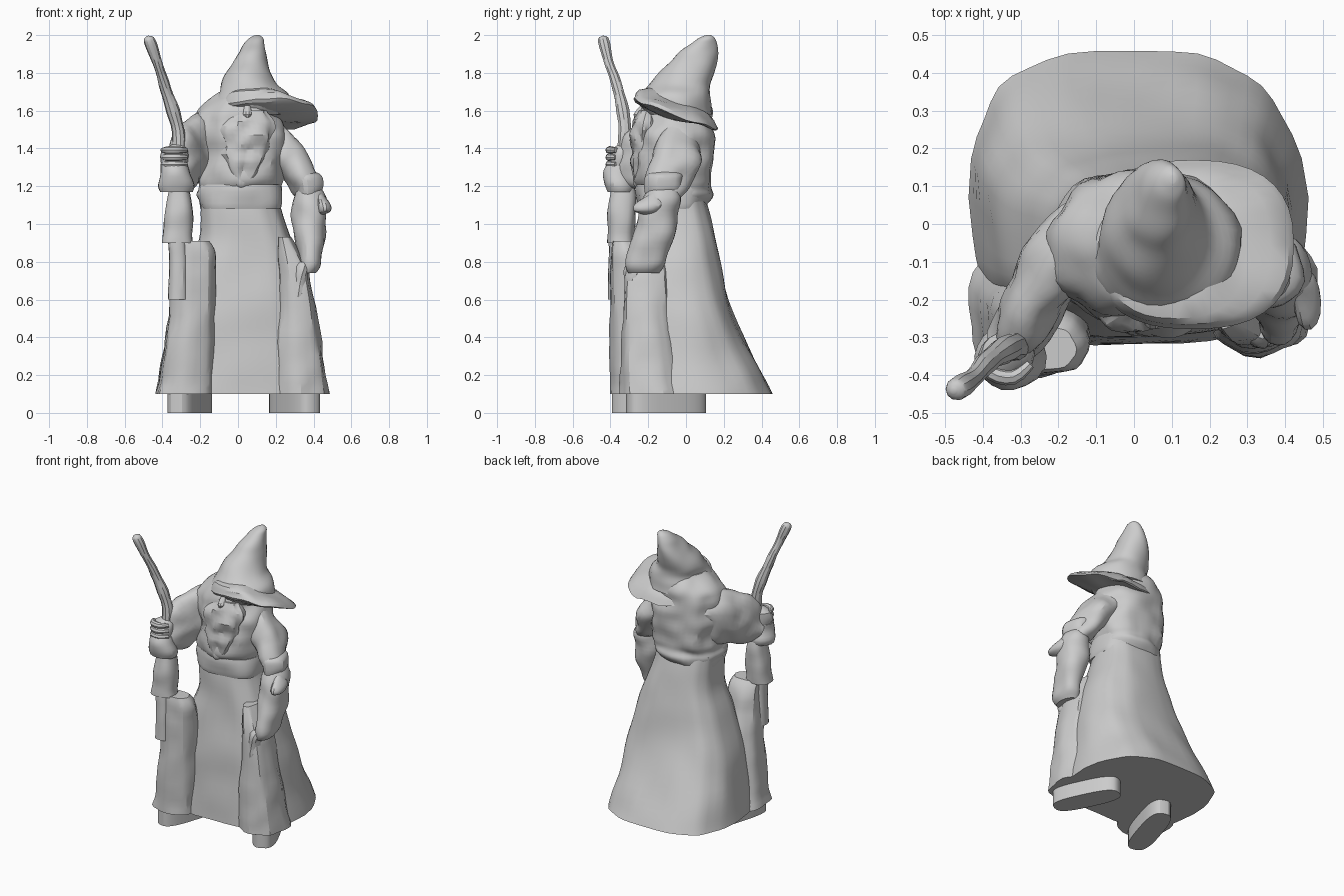
import bpy, bmesh
from math import sin, cos, pi, copysign, radians
from mathutils import Vector, noise


def smooth_rows(rows, k):
    """Catmull-Rom interpolation of ring tuples."""
    out = []
    for i in range(len(rows) - 1):
        a, b, c, d = (rows[max(i - 1, 0)], rows[i], rows[i + 1], rows[min(i + 2, len(rows) - 1)])
        for s in range(k):
            t = s / k
            out.append([0.5 * (2 * q + (r - p) * t + (2 * p - 5 * q + 4 * r - u) * t * t
                        + (3 * q - p - 3 * r + u) * t ** 3) for p, q, r, u in zip(a, b, c, d)])
    return out + [list(rows[-1])]


def loft(name, rows, sides=28, n=2, k=4, flat=True, ref=(1, 0, 0), crumple=0.0, freq=9,
         folds=0.0, nfolds=11, warp=None):
    """Skin rings (x, y, z, rx, ry); rings lie flat or follow the path."""
    rows = smooth_rows(rows, k)
    ref = Vector(ref)
    bm = bmesh.new()
    rings = []
    for i, (x, y, z, rx, ry) in enumerate(rows):
        c = Vector((x, y, z))
        t = Vector((0, 0, 1))
        if not flat:
            t = (Vector(rows[min(i + 1, len(rows) - 1)][:3]) - Vector(rows[max(i - 1, 0)][:3])).normalized()
        side = (ref - t * ref.dot(t)).normalized()
        up = t.cross(side)
        ring = []
        for j in range(sides):
            a = 2 * pi * j / sides
            f = 1 + folds * sin(nfolds * a + 2 * z)
            dx = f * max(rx, .002) * copysign(abs(cos(a)) ** (2 / n), cos(a))
            dy = f * max(ry, .002) * copysign(abs(sin(a)) ** (2 / n), sin(a))
            d = side * dx + up * dy
            p = c + d
            if crumple:
                p += d.normalized() * crumple * noise.noise(p * freq)
            if warp:
                p = warp(p)
            ring.append(bm.verts.new(p))
        rings.append(ring)
    for r0, r1 in zip(rings, rings[1:]):
        for j in range(sides):
            m = (j + 1) % sides
            bm.faces.new((r0[j], r0[m], r1[m], r1[j]))
    bm.faces.new(rings[0][::-1])
    bm.faces.new(rings[-1])
    bmesh.ops.recalc_face_normals(bm, faces=bm.faces)
    me = bpy.data.meshes.new(name)
    bm.to_mesh(me)
    bm.free()
    ob = bpy.data.objects.new(name, me)
    bpy.context.collection.objects.link(ob)
    bpy.ops.object.select_all(action='DESELECT')
    bpy.context.view_layer.objects.active = ob
    ob.select_set(True)
    bpy.ops.object.shade_smooth_by_angle(angle=radians(28))
    return ob


def box_rows(table):
    """Rows of (z, xmin, xmax, ymin, ymax) to ring tuples."""
    return [((a + b) / 2, (c + d) / 2, z, (b - a) / 2, (d - c) / 2) for z, a, b, c, d in table]


# Long robe flaring to the back
def robe_taper(p):
    if p.x > 0:
        p.x *= 1 - .4 * max(p.y - .05, 0)
    return p


loft("robe", box_rows([
    (0.10, -.435, .46, -.32, .46), (0.20, -.415, .44, -.315, .41), (0.40, -.375, .405, -.30, .305),
    (0.60, -.325, .37, -.285, .225), (0.80, -.255, .32, -.265, .18), (0.95, -.205, .265, -.25, .15),
    (1.08, -.195, .23, -.24, .12), (1.16, -.20, .22, -.23, .10)]),
    sides=44, n=2.9, crumple=.012, freq=5, folds=.01, warp=robe_taper)

# Hanging front edges of the cloak
loft("left_cloak_edge", box_rows([
    (0.10, -.44, -.12, -.40, -.04), (0.20, -.415, -.125, -.40, -.08), (0.45, -.375, -.12, -.40, -.13),
    (0.70, -.355, -.12, -.40, -.19), (0.85, -.35, -.125, -.395, -.23), (0.91, -.35, -.15, -.39, -.27)]),
    n=2.4, crumple=.012, folds=.03, nfolds=7)
loft("left_cloak_strip", box_rows([
    (0.60, -.37, -.26, -.41, -.30), (0.85, -.365, -.27, -.41, -.30), (1.0, -.37, -.28, -.40, -.30)]),
    sides=16, n=2.5, crumple=.01)
loft("right_cloak_edge", box_rows([
    (0.10, .19, .48, -.35, .0), (0.25, .20, .455, -.345, -.04), (0.50, .21, .42, -.335, -.08),
    (0.75, .215, .37, -.32, -.10), (0.93, .21, .28, -.28, -.12)]),
    n=2.5, crumple=.012, folds=.03, nfolds=7)

# Feet: rounded soles turned outward
for name, heel, toe in (("left_foot", (-.205, .01), (-.305, -.315)), ("right_foot", (.235, .03), (.365, -.24))):
    d = Vector((toe[0] - heel[0], toe[1] - heel[1], 0))
    mid = ((heel[0] + toe[0]) / 2, (heel[1] + toe[1]) / 2)
    ang = Vector((0, -1)).angle_signed(d.to_2d())

    def turn(p, m=mid, a=-ang):
        x, y = p.x - m[0], p.y - m[1]
        return Vector((m[0] + x * cos(a) - y * sin(a), m[1] + x * sin(a) + y * cos(a), p.z))
    r = d.length / 2 + .075
    loft(name, [(*mid, 0, .08, r), (*mid, .085, .08, r), (*mid, .12, .08, r)], n=3, k=1, warp=turn)

# Cape and chest, with the rolled hem at the waist
loft("cape", box_rows([
    (1.10, -.20, .22, -.235, .11), (1.15, -.215, .235, -.25, .135), (1.19, -.205, .23, -.25, .13),
    (1.24, -.215, .24, -.265, .145), (1.35, -.215, .265, -.27, .15), (1.45, -.225, .265, -.265, .15),
    (1.53, -.235, .235, -.25, .14), (1.60, -.20, .20, -.235, .13), (1.66, -.14, .17, -.20, .11),
    (1.70, -.09, .15, -.15, .08)]),
    sides=40, n=2.2, crumple=.028, freq=9)
loft("belt", box_rows([
    (1.08, -.20, .23, -.25, .10), (1.11, -.208, .238, -.26, .11), (1.17, -.208, .238, -.265, .12),
    (1.21, -.20, .23, -.255, .11)]), n=2.4, k=2, crumple=.02)

# Beard and nose under the hat
loft("nose", [(.05, -.22, 1.63, .015, .02), (.05, -.25, 1.58, .025, .03), (.05, -.25, 1.555, .01, .015)],
     sides=10, k=2)
loft("beard", [(.05, -.20, 1.60, .10, .05), (.05, -.215, 1.52, .14, .07), (.04, -.225, 1.42, .13, .065),
               (.03, -.235, 1.32, .09, .055), (.02, -.245, 1.23, .05, .04), (.02, -.24, 1.18, .01, .01)],
     sides=36, crumple=.03, freq=14, folds=.03)

# Hat: fat bent crown and tilted brim drooping to the right


def tilt(p):
    droop = -.3 * max(p.x - .22, 0) * (p.y + .3)
    return Vector((p.x, p.y, p.z - .34 * (p.y + .06) + droop + .03 * noise.noise(p * 7)))


loft("hat_brim", [(.10, -.06, 1.555, .12, .10), (.15, -.055, 1.575, .25, .215), (.15, -.055, 1.60, .26, .215),
                  (.11, -.06, 1.64, .19, .19), (.08, -.06, 1.67, .12, .10)], sides=36, n=2.5, k=2, warp=tilt)
loft("hat_crown", box_rows([
    (1.58, -.13, .28, -.20, .14), (1.64, -.125, .285, -.245, .13), (1.69, -.10, .265, -.235, .125),
    (1.74, -.09, .21, -.19, .13), (1.80, -.065, .175, -.14, .145), (1.86, -.03, .155, -.085, .165),
    (1.91, .005, .145, -.04, .175), (1.95, .03, .14, .015, .175), (1.98, .055, .135, .06, .165),
    (1.995, .08, .12, .095, .145), (2.0, .095, .11, .11, .13)]), crumple=.018, freq=8)

# Left arm: draped sleeve reaching forward to the staff
loft("left_sleeve", [(.0, .02, 1.44, .12, .10), (-.10, -.01, 1.43, .16, .10), (-.19, -.09, 1.41, .18, .095),
                     (-.25, -.18, 1.37, .18, .085), (-.285, -.25, 1.32, .15, .08), (-.32, -.32, 1.27, .09, .07)],
     flat=False, ref=(0, 0, 1), crumple=.028, freq=10)
loft("left_cuff", [(-.33, -.35, 1.17, .08, .075), (-.33, -.35, 1.21, .092, .085), (-.335, -.36, 1.27, .078, .07),
                   (-.34, -.355, 1.31, .07, .065)], sides=18, crumple=.02, k=3)
loft("left_hanging_sleeve", box_rows([(.90, -.40, -.235, -.415, -.27), (.98, -.395, -.235, -.415, -.27),
                                      (1.1, -.385, -.25, -.41, -.26), (1.2, -.37, -.27, -.40, -.27)]),
     sides=20, n=2.5, crumple=.015)
loft("left_hand", [(-.34, -.35, 1.28, .05, .05), (-.34, -.35, 1.33, .07, .06), (-.335, -.34, 1.39, .068, .06),
                   (-.325, -.33, 1.42, .03, .03)], sides=16, k=2, crumple=.015)
for i in range(3):
    z = 1.315 + .038 * i
    loft("left_finger_%d" % (i + 1), [(-.40, -.35, z, .012, .012), (-.375, -.395, z, .02, .02),
                                      (-.32, -.405, z, .02, .02), (-.275, -.37, z, .014, .014)],
         sides=8, k=3, flat=False, ref=(0, 0, 1))

# Staff held in the left hand
loft("staff", [(-.335, -.355, 1.2, .03, .03), (-.315, -.325, 1.45, .036, .036), (-.345, -.335, 1.6, .033, .033),
               (-.395, -.37, 1.75, .03, .03), (-.43, -.41, 1.86, .026, .026), (-.465, -.435, 1.96, .029, .029),
               (-.475, -.44, 1.985, .022, .022), (-.478, -.442, 1.995, .005, .005)],
     sides=10, flat=False, crumple=.008)

# Right arm: upper sleeve, elbow folds, hanging forearm and hand
loft("right_upper_sleeve", [(.12, -.02, 1.50, .09, .09), (.21, -.04, 1.42, .09, .12), (.28, -.06, 1.33, .095, .13),
                            (.34, -.09, 1.24, .08, .115), (.39, -.12, 1.16, .06, .09)],
     flat=False, crumple=.028, freq=10)
loft("right_elbow_fold", [(.35, -.10, 1.28, .05, .06), (.36, -.11, 1.255, .08, .10), (.37, -.12, 1.20, .075, .10),
                          (.37, -.13, 1.15, .06, .08)], sides=20, crumple=.025)
loft("right_forearm", [(.37, -.12, 1.20, .06, .07), (.38, -.13, 1.12, .09, .10), (.375, -.15, 1.02, .09, .105),
                       (.385, -.185, .90, .075, .11), (.38, -.205, .79, .06, .105), (.36, -.22, .74, .045, .08)],
     sides=24, n=2.3, crumple=.02)
loft("right_sleeve_knot", [(.43, -.17, 1.16, .015, .02), (.455, -.19, 1.11, .035, .07), (.46, -.21, 1.07, .03, .06),
                           (.44, -.2, 1.05, .012, .02)], sides=14, crumple=.015)
loft("right_hand", [(.35, -.25, .80, .04, .05), (.33, -.28, .74, .045, .045), (.315, -.29, .66, .04, .035),
                    (.31, -.30, .60, .022, .02), (.31, -.30, .57, .006, .006)], sides=14, crumple=.02, freq=16)
